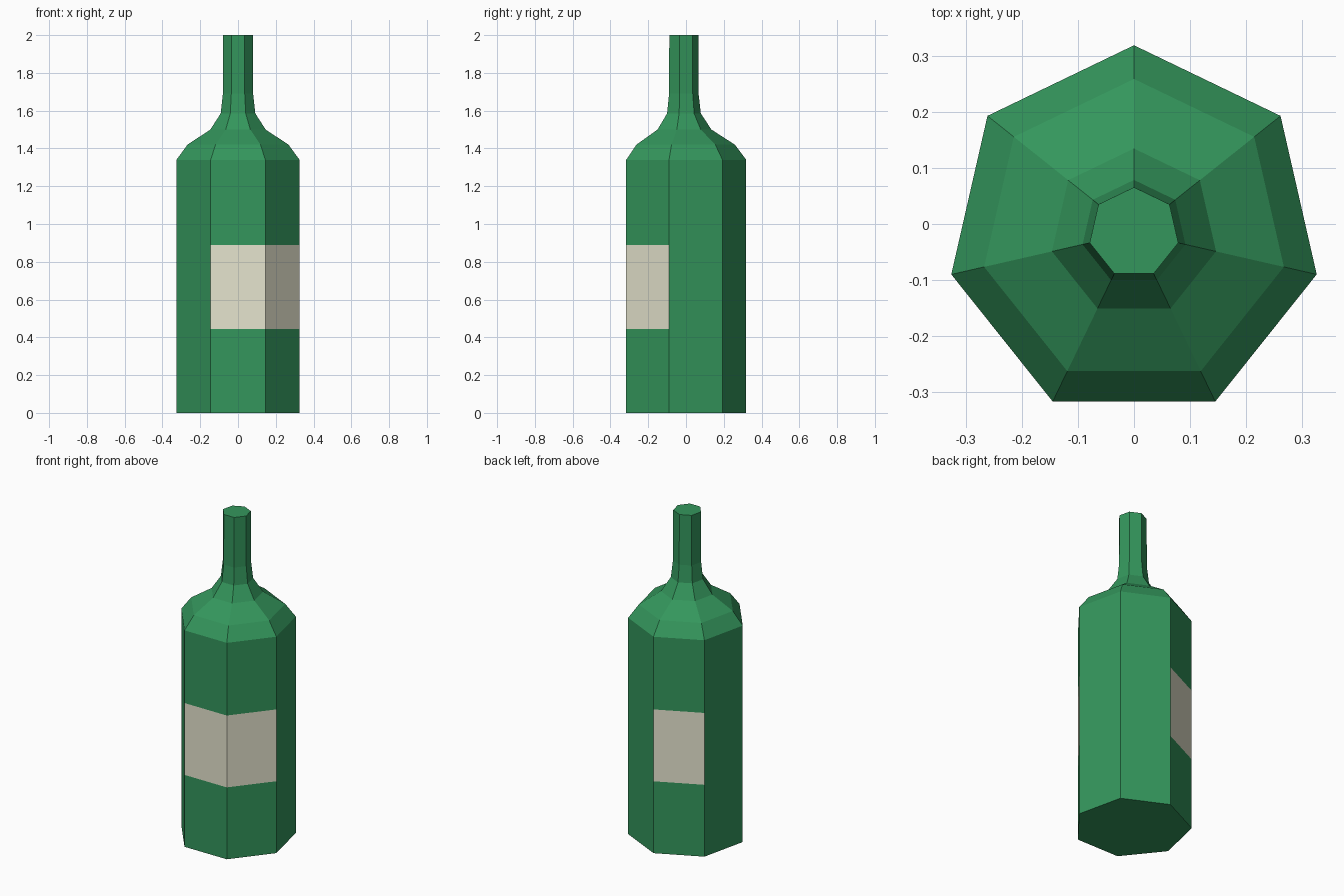
import bpy
import bmesh
from math import sin, cos, pi

cube = bpy.data.objects.get("Cube")
if cube:
    bpy.data.objects.remove(cube, do_unlink=True)

SIDES = 7
CENTRE_Y = -0.0155
LABEL_LOW, LABEL_HIGH = 0.445, 0.89
# Side 0 is just left of the rear corner; sides are counted anticlockwise from above
LABELLED_SIDES = {0, 3, 4}

# Bottle outline: (corner radius, height)
PROFILE = [(0.334, 0), (0.334, LABEL_LOW), (0.334, LABEL_HIGH), (0.334, 1.34),
           (0.274, 1.42), (0.15, 1.5), (0.094, 1.585), (0.082, 1.69), (0.081, 2)]


def make_material(name, colour):
    mat = bpy.data.materials.new(name)
    mat.use_nodes = True
    mat.diffuse_color = colour
    bsdf = next(n for n in mat.node_tree.nodes if n.type == 'BSDF_PRINCIPLED')
    bsdf.inputs["Base Color"].default_value = colour
    return mat


def ring(bm, radius, z):
    angles = [pi / 2 + 2 * pi * i / SIDES for i in range(SIDES)]
    return [bm.verts.new((radius * cos(a), CENTRE_Y + radius * sin(a), z)) for a in angles]


bm = bmesh.new()
rings = [ring(bm, r, z) for r, z in PROFILE]

# Walls, with the paper label on three sides of the middle band
for (low, high), (_, z) in zip(zip(rings, rings[1:]), PROFILE):
    for i in range(SIDES):
        j = (i + 1) % SIDES
        face = bm.faces.new((low[i], low[j], high[j], high[i]))
        face.material_index = int(z == LABEL_LOW and i in LABELLED_SIDES)

# Base and closed mouth
bm.faces.new(rings[0][::-1])
bm.faces.new(rings[-1])

mesh = bpy.data.meshes.new("bottle")
bm.to_mesh(mesh)
bm.free()
mesh.materials.append(make_material("green glass", (0.034, 0.305, 0.107, 1)))
mesh.materials.append(make_material("cream label", (0.79, 0.78, 0.62, 1)))
bottle = bpy.data.objects.new("bottle", mesh)
bpy.context.collection.objects.link(bottle)
